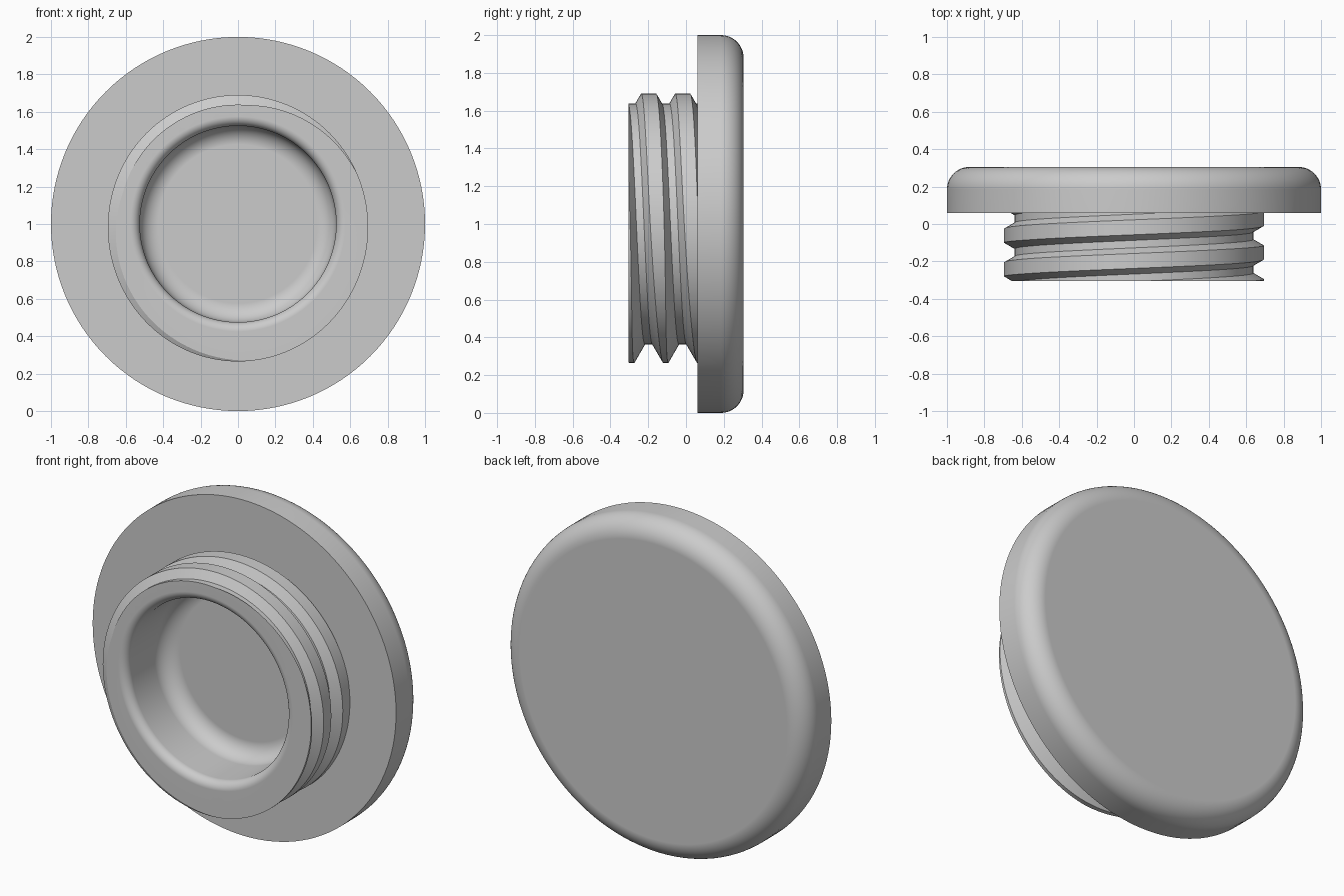
import bpy, bmesh, math

SEG = 128
PITCH = 0.18
FRONT, SEAT, BACK = -0.305, 0.06, 0.305
ROOT = 0.638

cube = bpy.data.objects.get("Cube")
if cube:
    bpy.data.objects.remove(cube, do_unlink=True)

grey = bpy.data.materials.new("plain grey")
grey.use_nodes = True
colour = (0.6, 0.6, 0.6, 1)
grey.diffuse_color = colour
grey.node_tree.nodes["Principled BSDF"].inputs["Base Color"].default_value = colour


def point(bm, r, angle, y):
    return bm.verts.new((r * math.cos(angle), y, 1 + r * math.sin(angle)))


def arc(cr, cy, rad, start, end, steps=12):
    """Profile points (radius, y) of a rounded corner, angles in degrees."""
    angles = [math.radians(start + (end - start) * i / steps) for i in range(steps + 1)]
    return [(cr + rad * math.cos(a), cy + rad * math.sin(a)) for a in angles]


def lathe(bm, profile):
    """Revolve the profile around y and close its last ring with a flat face."""
    rings = [[point(bm, r, math.tau * i / SEG, y) for i in range(SEG)] for r, y in profile]
    for a, b in zip(rings, rings[1:]):
        for i in range(SEG):
            j = (i + 1) % SEG
            bm.faces.new((a[i], a[j], b[j], b[i]))
    bm.faces.new(rings[-1])
    return rings


def finish(bm, name):
    bmesh.ops.recalc_face_normals(bm, faces=bm.faces[:])
    mesh = bpy.data.meshes.new(name)
    bm.to_mesh(mesh)
    bm.free()
    mesh.materials.append(grey)
    obj = bpy.data.objects.new(name, mesh)
    bpy.context.collection.objects.link(obj)
    bpy.ops.object.select_all(action="DESELECT")
    obj.select_set(True)
    bpy.context.view_layer.objects.active = obj
    bpy.ops.object.shade_smooth_by_angle(angle=math.radians(25))
    weighted = obj.modifiers.new("flat face normals", "WEIGHTED_NORMAL")
    weighted.keep_sharp = True
    return obj


# Flange: wide disc with a rounded back rim, open where the stem enters
bm = bmesh.new()
lathe(bm, [(0.6, 0.12), (0.6, SEAT), (1, SEAT)] + arc(0.88, BACK - 0.12, 0.12, 0, 90))
# Close the hidden socket inside the flange
socket = [e for e in bm.edges if e.is_boundary]
bmesh.ops.contextual_create(bm, geom=socket)
finish(bm, "flange")

# Threaded stem: a helical strip of flank, crest, flank and root
bm = bmesh.new()
columns = []
for i in range(-2 * SEG, 3 * SEG + 1):
    turn = i / SEG
    angle = math.pi - math.tau * turn
    centre = -0.2425 + PITCH * turn
    # The crest stands taller on the lower side
    crest = 0.69 + 0.045 * ((1 - math.sin(angle)) / 2) ** 3
    half = 0.07 - 0.58 * (crest - ROOT)
    columns.append([point(bm, r, angle, centre + d) for r, d in
                    ((ROOT, -0.07), (crest, -half), (crest, half), (ROOT, 0.07))])
for i, (a, b) in enumerate(zip(columns, columns[1:])):
    for k in range(3):
        bm.faces.new((a[k], b[k], b[k + 1], a[k + 1]))
    if i + 1 + SEG < len(columns):
        c, d = columns[i + SEG], columns[i + 1 + SEG]
        bm.faces.new((a[3], b[3], d[0], c[0]))

# Trim the thread flat at both ends
BURIED = 0.1
for y, side in ((FRONT, -1), (BURIED, 1)):
    bmesh.ops.bisect_plane(bm, geom=bm.verts[:] + bm.edges[:] + bm.faces[:], dist=1e-6,
                           plane_co=(0, y, 0), plane_no=(0, side, 0), clear_outer=True)
bmesh.ops.remove_doubles(bm, verts=bm.verts[:], dist=1e-5)

# Blind bore with a rounded mouth and a rounded floor corner
lathe(bm, arc(0.575, FRONT + 0.05, 0.05, 270, 180, 8)
      + arc(0.425, SEAT - 0.1, 0.1, 0, 90))

# Front face between thread and bore, and the buried rear face
for y, normal in ((FRONT, (0, -1, 0)), (BURIED, (0, 1, 0))):
    rim = [e for e in bm.edges if e.is_boundary and all(abs(v.co.y - y) < 1e-4 for v in e.verts)]
    bmesh.ops.triangle_fill(bm, edges=rim, use_beauty=True, normal=normal)
finish(bm, "threaded_stem")
